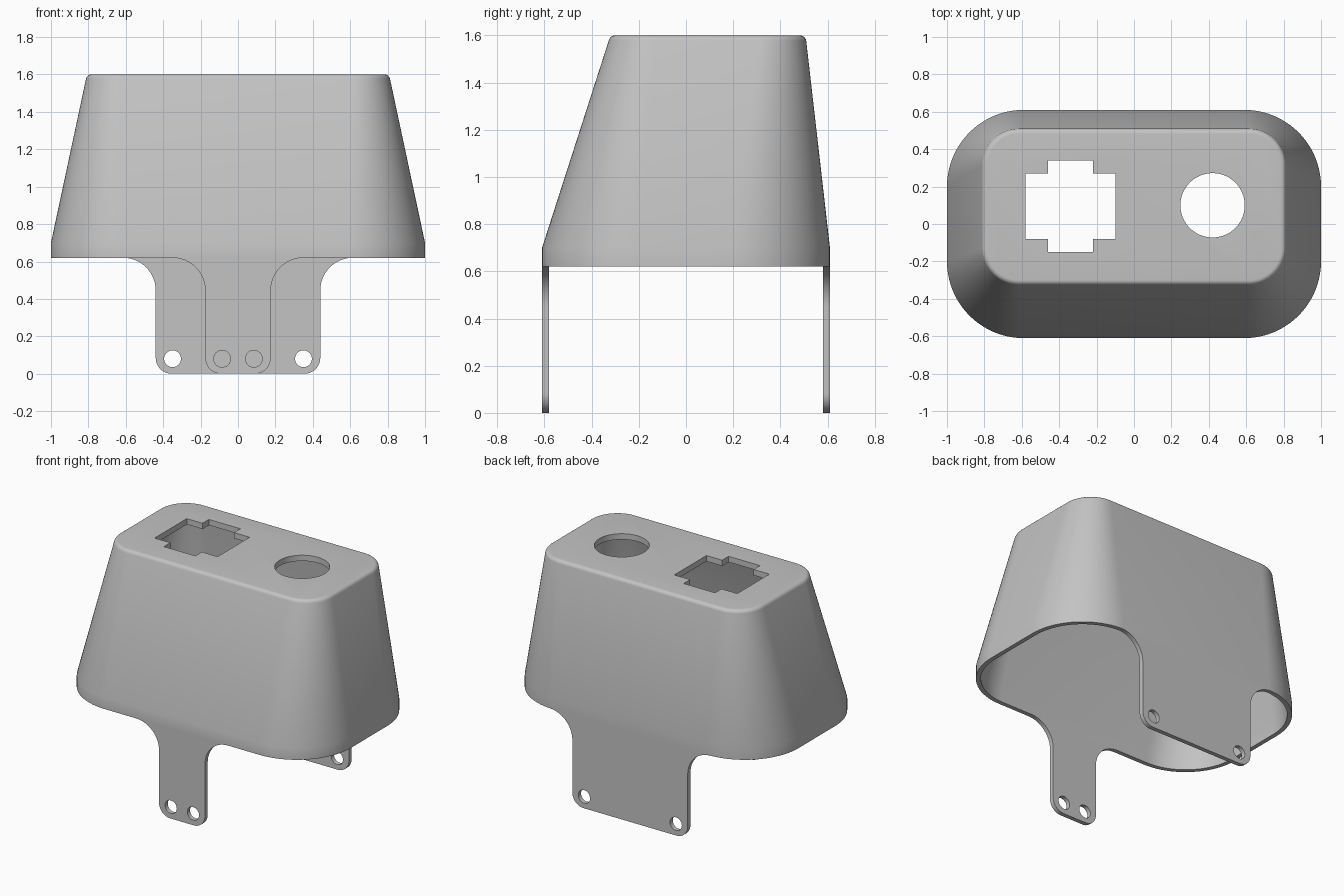
import bpy, bmesh, math

if "Cube" in bpy.data.objects:
    bpy.data.objects.remove(bpy.data.objects["Cube"])

grey = bpy.data.materials.new("light grey")
grey.diffuse_color = (0.55, 0.55, 0.55, 1)
grey.use_nodes = True
grey.node_tree.nodes["Principled BSDF"].inputs["Base Color"].default_value = grey.diffuse_color
BASE, SHOULDER, TOP, WALL = 0.62, 0.70, 1.60, 0.03


def rounded_rect(hx, y0, y1, r, n=20):
    """Counter-clockwise outline with n segments per corner."""
    pts = []
    corners = [(hx - r, y1 - r), (-hx + r, y1 - r), (-hx + r, y0 + r), (hx - r, y0 + r)]
    for i, (cx, cy) in enumerate(corners):
        for k in range(n + 1):
            a = math.pi / 2 * (i + k / n)
            pts.append((cx + r * math.cos(a), cy + r * math.sin(a)))
    return pts


def arc(cx, cz, r, a0, a1, n=14):
    return [(cx + r * math.cos(math.radians(a0 + (a1 - a0) * k / n)),
             cz + r * math.sin(math.radians(a0 + (a1 - a0) * k / n))) for k in range(n + 1)]


def add_object(name, mesh):
    obj = bpy.data.objects.new(name, mesh)
    bpy.context.collection.objects.link(obj)
    mesh.materials.clear()
    mesh.materials.append(grey)
    return obj


def finish(name, bm):
    bmesh.ops.recalc_face_normals(bm, faces=bm.faces)
    mesh = bpy.data.meshes.new(name)
    bm.to_mesh(mesh)
    bm.free()
    return add_object(name, mesh)


def smooth(obj):
    bpy.ops.object.select_all(action='DESELECT')
    obj.select_set(True)
    bpy.context.view_layer.objects.active = obj
    bpy.ops.object.shade_smooth_by_angle(angle=math.radians(30))


def prism(name, outline, z0, z1):
    bm = bmesh.new()
    face = bm.faces.new([bm.verts.new((x, y, z0)) for x, y in outline])
    ext = bmesh.ops.extrude_face_region(bm, geom=[face])
    for v in ext["geom"]:
        if isinstance(v, bmesh.types.BMVert):
            v.co.z = z1
    return finish(name, bm)


# Hollow tapered cover: inner skin from the ceiling down, then outer skin up
def section(z, hx, y0, y1, r, inset=0.0):
    return [(x, y, z) for x, y in rounded_rect(hx - inset, y0 + inset, y1 - inset, r - inset)]


foot = (1.0, -0.61, 0.61, 0.41)
crown = (0.813, -0.328, 0.51, 0.20)
rings = [section(TOP - 0.04, *crown, WALL),
         section(SHOULDER, *foot, WALL),
         section(BASE, *foot, WALL),
         section(BASE, *foot),
         section(SHOULDER, *foot)]
FILLET = 0.028
for k in range(7):
    a = math.radians(12 + 78 * k / 6)
    rings.append(section(TOP - FILLET + FILLET * math.sin(a), *crown,
                         FILLET * (1 - math.cos(a))))

bm = bmesh.new()
loops = [[bm.verts.new(p) for p in ring] for ring in rings]
for a, b in zip(loops, loops[1:]):
    for i in range(len(a)):
        j = (i + 1) % len(a)
        bm.faces.new((a[i], a[j], b[j], b[i]))
bm.faces.new(loops[0])
bm.faces.new(loops[-1])
cover = finish("cover", bm)

# Cross-shaped socket opening and round opening through the top
xs, ys = (-0.58, -0.46, -0.22, -0.10), (-0.15, -0.08, 0.27, 0.34)
cross = [(xs[i], ys[j]) for i, j in
         [(0, 1), (1, 1), (1, 0), (2, 0), (2, 1), (3, 1),
          (3, 2), (2, 2), (2, 3), (1, 3), (1, 2), (0, 2)]]
cutters = [prism("socket_cutter", cross, 1.4, 1.8),
           prism("round_cutter", arc(0.42, 0.10, 0.172, 0, 360, 64)[:-1], 1.4, 1.8)]
bpy.context.view_layer.objects.active = cover
for cutter in cutters:
    mod = cover.modifiers.new("opening", 'BOOLEAN')
    mod.operation, mod.solver, mod.object = 'DIFFERENCE', 'EXACT', cutter
    bpy.ops.object.modifier_apply(modifier=mod.name)
for cutter in cutters:
    bpy.data.objects.remove(cutter)
smooth(cover)


# Mounting tabs: filled outline with screw holes, flared into the cover rim
def tab(name, half, hole_x, y):
    flare, r = 0.175, 0.085
    right = (arc(half - r, r, r, -90, 0)
             + arc(half + flare, BASE - flare, flare, 180, 90))
    left = [(-x, z) for x, z in reversed(right)]
    curve = bpy.data.curves.new(name, 'CURVE')
    curve.dimensions, curve.fill_mode, curve.extrude = '2D', 'BOTH', WALL / 2
    holes = [arc(s * hole_x, 0.08, 0.045, 0, 360, 32)[:-1] for s in (-1, 1)]
    for outline in [right + left] + holes:
        spline = curve.splines.new('POLY')
        spline.points.add(len(outline) - 1)
        for p, (x, z) in zip(spline.points, outline):
            p.co = (x, z, 0, 1)
        spline.use_cyclic_u = True
    temp = bpy.data.objects.new(name + "_outline", curve)
    bpy.context.collection.objects.link(temp)
    deps = bpy.context.evaluated_depsgraph_get()
    mesh = bpy.data.meshes.new_from_object(temp.evaluated_get(deps))
    bpy.data.objects.remove(temp)
    bm = bmesh.new()
    bm.from_mesh(mesh)
    bmesh.ops.remove_doubles(bm, verts=bm.verts, dist=1e-5)
    for v in bm.verts:
        v.co = (v.co.x, y - v.co.z, v.co.y)
    smooth(finish(name, bm))


tab("front_tab", 0.175, 0.085, -0.61 + WALL / 2)
tab("back_tab", 0.44, 0.35, 0.61 - WALL / 2)
